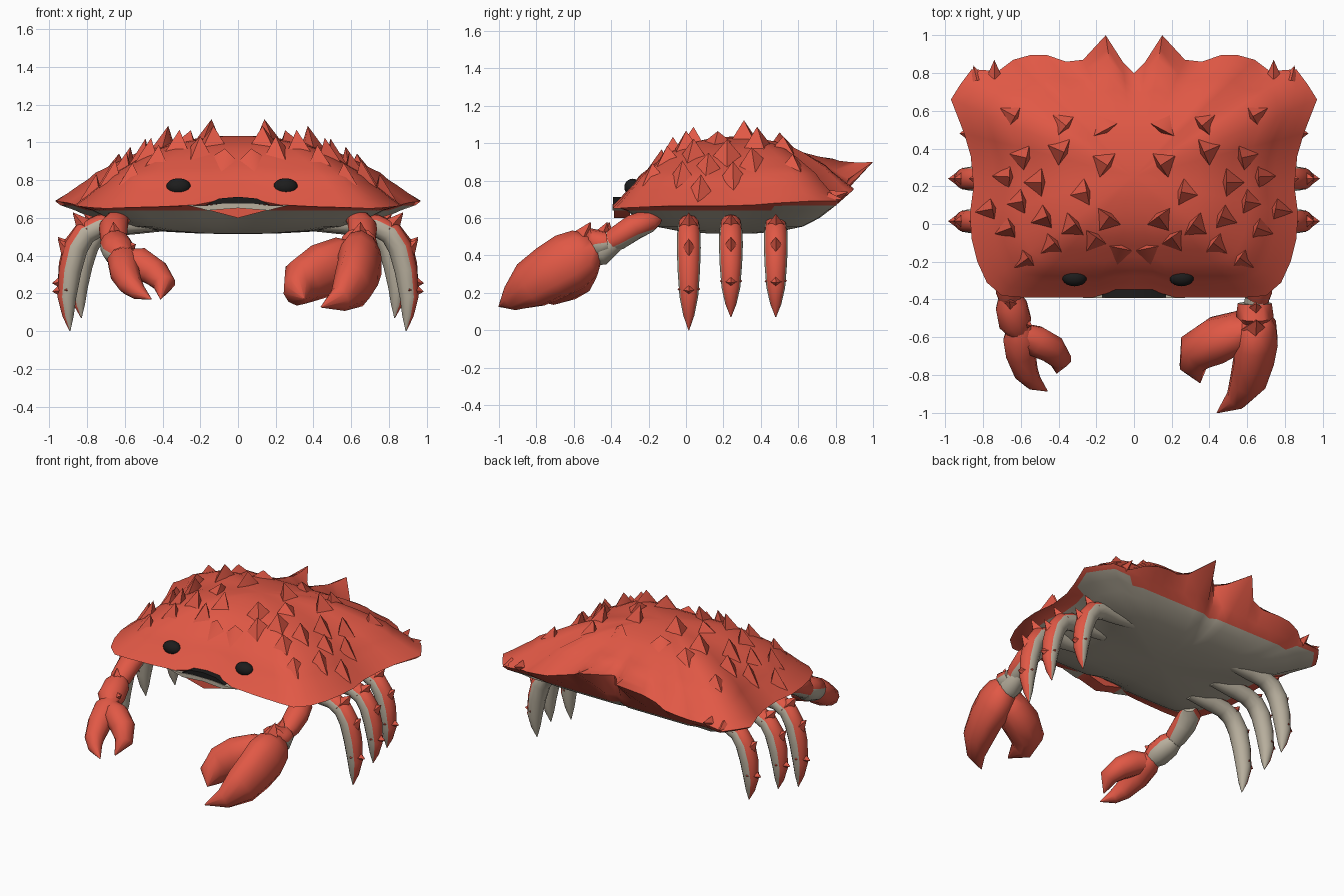
import bpy, bmesh, math
from mathutils import Vector
from mathutils.bvhtree import BVHTree

if "Cube" in bpy.data.objects:
    bpy.data.objects.remove(bpy.data.objects["Cube"])


def material(name, rgb):
    m = bpy.data.materials.new(name)
    m.diffuse_color = (*rgb, 1)
    m.use_nodes = True
    m.node_tree.nodes["Principled BSDF"].inputs["Base Color"].default_value = m.diffuse_color
    return m


MATS = [material("shell red", (0.75, 0.098, 0.06)),
        material("belly cream", (0.48, 0.43, 0.34)),
        material("eye black", (0.012, 0.012, 0.012))]


def finish(name, bm, mirror=False):
    if mirror:
        for v in bm.verts:
            v.co.x = -v.co.x
    bmesh.ops.recalc_face_normals(bm, faces=bm.faces)
    me = bpy.data.meshes.new(name)
    bm.to_mesh(me)
    for m in MATS:
        me.materials.append(m)
    ob = bpy.data.objects.new(name, me)
    bpy.context.collection.objects.link(ob)
    return ob


# sweep of elliptical rings; upper side gets mat, lower side gets under
def tube(name, path, up, mat=0, under=0, sides=12, mirror=False, split=0.2):
    bm = bmesh.new()
    pts = [Vector(p[:3]) for p in path]
    rings = []
    for i, p in enumerate(pts):
        t = (pts[min(i + 1, len(pts) - 1)] - pts[max(i - 1, 0)]).normalized()
        up_v = Vector(up)
        v = (up_v - t * up_v.dot(t)).normalized()
        u = t.cross(v)
        ru, rv = path[i][3], path[i][4]
        rings.append([bm.verts.new(p + u * ru * math.cos(2 * math.pi * k / sides)
                                   + v * rv * math.sin(2 * math.pi * k / sides))
                      for k in range(sides)])
    for a, b in zip(rings, rings[1:]):
        for k in range(sides):
            j = (k + 1) % sides
            f = bm.faces.new((a[k], a[j], b[j], b[k]))
            s = math.sin(2 * math.pi * (k + 0.5) / sides)
            f.material_index = mat if s > split else under
    bm.faces.new(rings[0]).material_index = under
    bm.faces.new(rings[-1]).material_index = under
    return finish(name, bm, mirror)


# pointed thorn from a ring of base points to a tip
def add_spike(bm, ring, tip):
    ring = [bm.verts.new(p) for p in ring]
    top = bm.verts.new(tip)
    for k in range(len(ring)):
        bm.faces.new((ring[k], ring[(k + 1) % len(ring)], top))
    bm.faces.new(ring[::-1])


def cone(bm, base, tip, r, sides=4):
    base, tip = Vector(base), Vector(tip)
    d = (tip - base).normalized()
    u = d.cross(Vector((0, 1, 0.01))).normalized()
    w = d.cross(u)
    add_spike(bm, [base + r * (u * math.cos(2 * math.pi * k / sides) + w * math.sin(2 * math.pi * k / sides))
                   for k in range(sides)], tip)


# shell and belly: rim outline (right half), scaled into rings
half = [(0, -.355, .705), (.12, -.36, .69), (.22, -.39, .67), (.4, -.39, .66),
        (.58, -.39, .655), (.7, -.38, .65), (.78, -.31, .655), (.83, -.2, .66),
        (.86, -.08, .665), (.87, .05, .665), (.85, .2, .665), (.865, .36, .67),
        (.9, .48, .68), (.97, .66, .69), (.92, .74, .69), (.86, .82, .69),
        (.72, .81, .7), (.64, .87, .73), (.55, .895, .75), (.46, .895, .76),
        (.36, .86, .78), (.27, .87, .81), (.15, 1.0, .9), (.06, .86, .86), (0, .8, .85)]
rim = half + [(-x, y, z) for x, y, z in half[-2:0:-1]]
CY, TOP = 0.25, 1.035
upper = [(.1, .995), (.2, .97), (.3, .93), (.4, .88), (.5, .8), (.6, .68), (.7, .54), (.78, .43),
         (.82, .33), (.87, .24), (.93, .12), (1, 0)]
lower = [(.97, .66), (.89, .64), (.8, .6), (.65, .555), (.45, .53), (.2, .517)]


# the ragged rear edge fades into a plain curve towards the crown
def top_point(p, s, f):
    x, y, z = p
    w = max(0, (s - .6) / .4)
    if y > .75 and abs(x) < .68:
        y = .88 + (y - .88) * w
        z = .77 + (z - .77) * w
    return x * s, CY + (y - CY) * s, z + (TOP - z) * f


def low_point(p, s, h):
    x, y, z = p
    return x * s, CY + (min(y, .83) - CY) * s, h + (.25 * (z - .66) if h > .65 else 0)


bm = bmesh.new()
rings = [[bm.verts.new(top_point(p, s, f)) for p in rim] for s, f in upper]
rings += [[bm.verts.new(low_point(p, s, h)) for p in rim] for s, h in lower]
n = len(rim)
for i, (a, b) in enumerate(zip(rings, rings[1:])):
    for k in range(n):
        j = (k + 1) % n
        f = bm.faces.new((a[k], a[j], b[j], b[k]))
        c = f.calc_center_median()
        wing = i == len(upper) and abs(c.x) > .68 and c.y > .5
        f.material_index = 1 if i > len(upper) or wing else 0
crown, base = bm.verts.new((0, CY, TOP)), bm.verts.new((0, CY, .515))
for k in range(n):
    j = (k + 1) % n
    bm.faces.new((crown, rings[0][k], rings[0][j]))
    bm.faces.new((base, rings[-1][j], rings[-1][k])).material_index = 1
tree = BVHTree.FromBMesh(bm)
finish("shell", bm)


def on_shell(p):
    return tree.ray_cast(Vector((p.x, p.y, 2)), Vector((0, 0, -1)))[0] - Vector((0, 0, .006))


# scale-like thorns on the back (x, y, height, half width), mirrored;
# the outer face runs up the shell, the inner face drops steeply
thorns = [(.14, .31, .10, .08), (.13, .04, .09, .08), (.25, .17, .06, .08),
          (.37, .38, .10, .08), (.31, 0, .09, .08), (.2, -.07, .08, .07),
          (.49, .22, .10, .08), (.15, .5, .06, .08), (.36, .52, .07, .07),
          (.46, .04, .09, .07), (.57, .35, .09, .07), (.63, .57, .06, .06),
          (.59, .12, .08, .07), (.42, -.1, .07, .07), (.65, -.02, .08, .06),
          (.07, -.13, .06, .07), (.66, .25, .08, .06), (.75, .08, .08, .06), (.56, -.18, .06, .06)]
bm = bmesh.new()
for s in (1, -1):
    for x, y, h, r in thorns:
        c = Vector((s * x, y, 0))
        out = Vector((s * x, y - .22, 0)).normalized()
        side = Vector((-out.y, out.x, 0)) * r
        ring = [on_shell(c + side), on_shell(c + out * .1), on_shell(c - side), on_shell(c - out * .02)]
        add_spike(bm, ring, on_shell(c) + Vector((0, 0, h)))
    # small points behind the side wings
    cone(bm, (s * .74, .78, .71), (s * .74, .87, .74), .04)
    cone(bm, (s * .83, .76, .70), (s * .85, .84, .70), .04)
finish("back_thorns", bm)

# eyes, slightly off centre
for x, side in ((.252, "right"), (-.315, "left")):
    bm = bmesh.new()
    bmesh.ops.create_uvsphere(bm, u_segments=20, v_segments=12, radius=1)
    for v in bm.verts:
        v.co = Vector((v.co.x * .065 + x, v.co.y * .045 - .285, v.co.z * .045 + .765))
    for f in bm.faces:
        f.material_index = 2
    finish(side + "_eye", bm)


# mouth plates: front-view profile given depth
def plate(name, profile, y0, y1, mat):
    bm = bmesh.new()
    a, b = ([bm.verts.new((x, y, z)) for x, z in profile] for y in (y0, y1))
    faces = [bm.faces.new(a), bm.faces.new(b)]
    for k in range(len(a)):
        j = (k + 1) % len(a)
        faces.append(bm.faces.new((a[k], a[j], b[j], b[k])))
    for f in faces:
        f.material_index = mat
    finish(name, bm)


plate("mouth", [(-.17, .668), (-.1, .703), (0, .712), (.1, .703), (.17, .668), (.08, .676), (-.08, .676)],
      -.39, -.33, 2)
plate("lower_jaw", [(-.27, .668), (-.17, .666), (-.08, .676), (.08, .676), (.17, .666), (.27, .668),
                    (.16, .64), (0, .652), (-.16, .64)], -.393, -.3, 1)
plate("chin", [(-.16, .642), (0, .654), (.16, .642), (0, .6)], -.385, -.3, 0)

# walking legs with outer thorns
leg = [(.45, .57, .04), (.62, .567, .055), (.73, .56, .058), (.81, .52, .062), (.86, .44, .064),
       (.89, .32, .06), (.907, .18, .05), (.9, .08, .03), (.89, 0, .002)]
leg_thorns = [(.80, .54, .875, .63), (.88, .40, .955, .49), (.905, .22, .985, .21)]
for s, side in ((1, "right"), (-1, "left")):
    for name, y, foot, inset in (("front", .015, 0, 0), ("middle", .24, .07, 0), ("rear", .48, .07, .06)):
        def lift(z):
            return foot + z * (.57 - foot) / .57
        tube(f"{side}_{name}_leg", [(x - inset, y, lift(z), r, r) for x, z, r in leg],
             (.7, 0, .7), 0, 1, mirror=s < 0, split=.4)
        bm = bmesh.new()
        for x0, z0, x1, z1 in leg_thorns:
            cone(bm, (x0 - inset, y, lift(z0)), (x1 - inset, y, lift(z1)), .06)
        finish(f"{side}_{name}_leg_thorns", bm, s < 0)

    # upper arm
    tube(side + "_upper_arm", [(.6, -.16, .6, .04, .04), (.64, -.2, .585, .07, .06), (.66, -.28, .55, .078, .07),
                               (.66, -.37, .49, .07, .065), (.66, -.42, .46, .05, .05)],
         (0, .5, 1), 0, 1, mirror=s < 0, split=-.3)


# right arm: wrist joint, cuff and large claw lying on a sloped plane
def slope(pts):
    return [(x, y, .41 + .55 * (y + .5) + .25 * (x - .55) + .02 * (y < -.95), r, r * k) for x, y, r, k in pts]


tube("right_wrist", [(.65, -.38, .48, .06, .06), (.65, -.46, .43, .075, .085), (.64, -.54, .41, .07, .07)],
     (0, .3, 1), 1, 1)
tube("right_cuff", [(.64, -.42, .47, .09, .06), (.64, -.49, .46, .10, .09), (.64, -.52, .44, .06, .06)],
     (0, .3, 1), 0, 1)
bm = bmesh.new()
cone(bm, (.64, -.46, .48), (.65, -.42, .58), .06)
cone(bm, (.64, -.56, .48), (.65, -.51, .58), .07)
finish("right_arm_thorns", bm)
tube("right_claw_palm_finger", slope([(.65, -.48, .07, 1), (.655, -.54, .10, 1.4), (.645, -.62, .12, 1.35),
                                      (.635, -.72, .11, 1.4), (.605, -.83, .10, 1.35), (.54, -.93, .06, 1.2),
                                      (.44, -1.0, .003, 1)]), (-.25, -.55, 1), sides=10)
tube("right_claw_thumb", slope([(.66, -.54, .06, 1), (.56, -.57, .105, 1.3), (.44, -.615, .125, 1.2),
                                (.34, -.67, .115, 1.1), (.315, -.75, .075, 1.2), (.35, -.84, .004, 1)]),
     (-.25, -.55, 1), sides=10)

# left arm: forearm and small claw
tube("left_forearm", [(-.66, -.38, .48, .06, .06), (-.65, -.43, .46, .085, .08), (-.63, -.52, .42, .09, .08),
                      (-.61, -.57, .39, .06, .06)], (0, .5, 1), 0, 1, split=-.1)
bm = bmesh.new()
cone(bm, (-.65, -.43, .48), (-.66, -.41, .58), .06)
cone(bm, (-.59, -.52, .44), (-.54, -.54, .46), .055)
finish("left_arm_thorns", bm)
tube("left_claw_palm_finger", [(-.61, -.54, .4, .06, .06), (-.60, -.60, .37, .095, .085),
                               (-.60, -.69, .31, .08, .08), (-.57, -.79, .25, .065, .065),
                               (-.53, -.84, .21, .045, .045), (-.46, -.885, .17, .003, .003)],
     (.25, -.55, 1), sides=10)
tube("left_claw_thumb", [(-.61, -.58, .38, .06, .06), (-.52, -.62, .36, .085, .085), (-.44, -.66, .31, .08, .075),
                         (-.39, -.72, .25, .06, .06), (-.41, -.79, .17, .003, .003)],
     (.25, -.55, 1), sides=10)

# smooth shading, keeping the sharp rims
bpy.ops.object.select_all(action='SELECT')
bpy.context.view_layer.objects.active = bpy.context.scene.objects[0]
bpy.ops.object.shade_smooth_by_angle(angle=math.radians(60))
